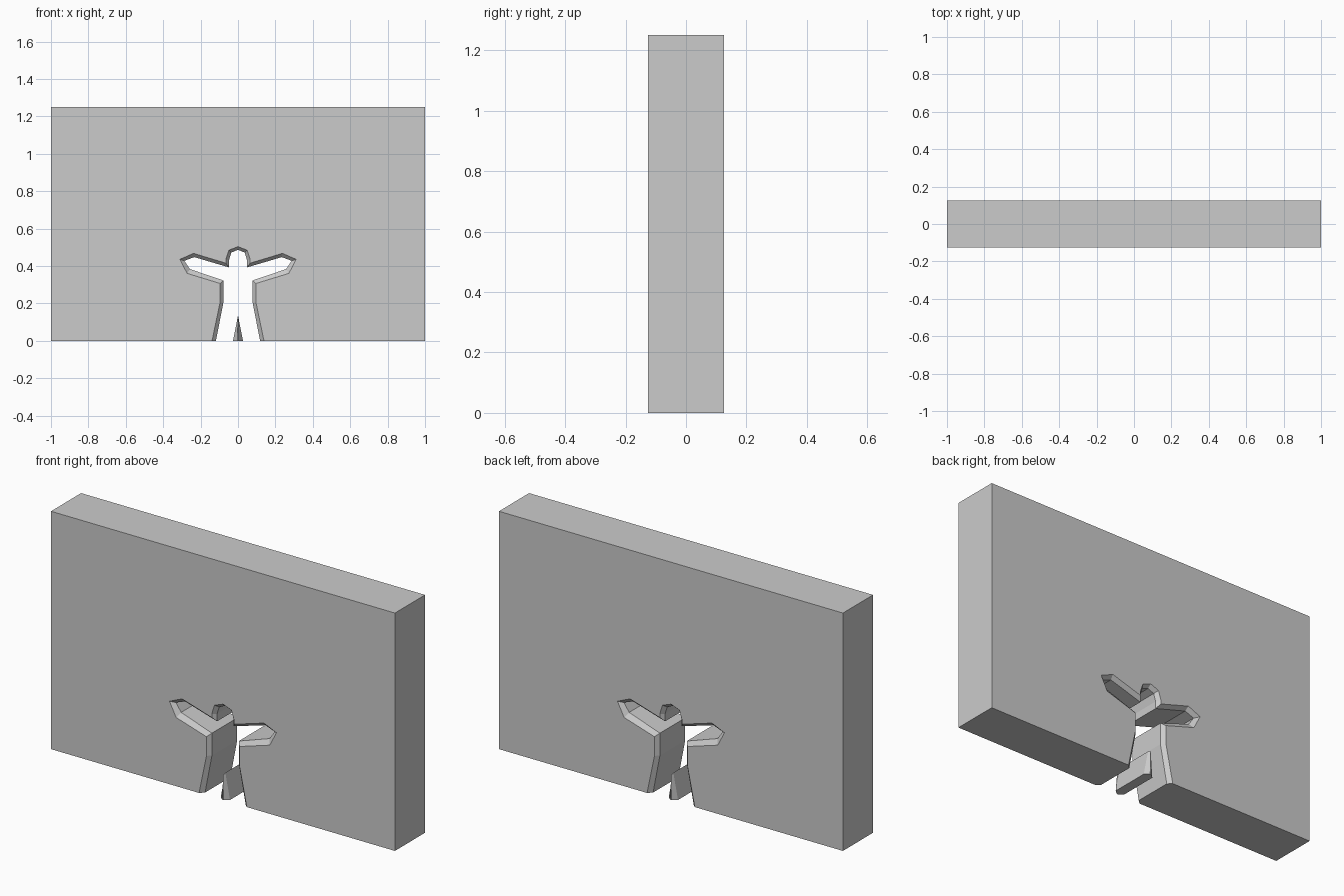
import bpy, bmesh

if "Cube" in bpy.data.objects:
    bpy.data.objects.remove(bpy.data.objects["Cube"])

HALF_DEPTH, BEVEL = 0.125, 0.02


def loft(name, outer, inner):
    """Sweep a profile front to back: outer outline on the faces, inner outline in the core."""
    bm = bmesh.new()
    sections = [(-HALF_DEPTH, outer), (-HALF_DEPTH + BEVEL, inner),
                (HALF_DEPTH - BEVEL, inner), (HALF_DEPTH, outer)]
    rings = [[bm.verts.new((x, y, z)) for x, z in pts] for y, pts in sections]
    n = len(outer)
    for a, b in zip(rings, rings[1:]):
        for i in range(n):
            j = (i + 1) % n
            bm.faces.new((a[i], a[j], b[j], b[i]))
    bm.faces.new(rings[0])
    bm.faces.new(rings[-1][::-1])
    bmesh.ops.recalc_face_normals(bm, faces=bm.faces)
    mesh = bpy.data.meshes.new(name)
    bm.to_mesh(mesh)
    bm.free()
    obj = bpy.data.objects.new(name, mesh)
    bpy.context.collection.objects.link(obj)
    return obj


def wall_outline(half):
    """Mirror half of the figure opening and close it around the wall."""
    left = [(-x, z) for x, z in half]
    right = half[-2::-1]
    return [(-1, 0)] + left + right + [(1, 0), (1, 1.25), (-1, 1.25)]


# Right half of the opening, from foot up to the top of the head
outer_half = [(0.139, 0), (0.096, 0.206), (0.096, 0.307), (0.272, 0.361),
              (0.311, 0.436), (0.238, 0.468), (0.065, 0.416),
              (0.065, 0.436), (0.049, 0.485), (0, 0.504)]
inner_half = [(0.118, 0), (0.078, 0.206), (0.078, 0.323), (0.257, 0.384),
              (0.287, 0.428), (0.234, 0.448), (0.048, 0.393),
              (0.048, 0.432), (0.036, 0.472), (0, 0.487)]

# Wall with the chamfered figure-shaped opening
loft("wall", wall_outline(outer_half), wall_outline(inner_half))

# Wedge left standing between the legs, pinched to a ridge at both ends
loft("leg_gap_wedge",
     [(-0.003, 0), (0, 0.13), (0.003, 0)],
     [(-0.027, 0), (0, 0.136), (0.027, 0)])
